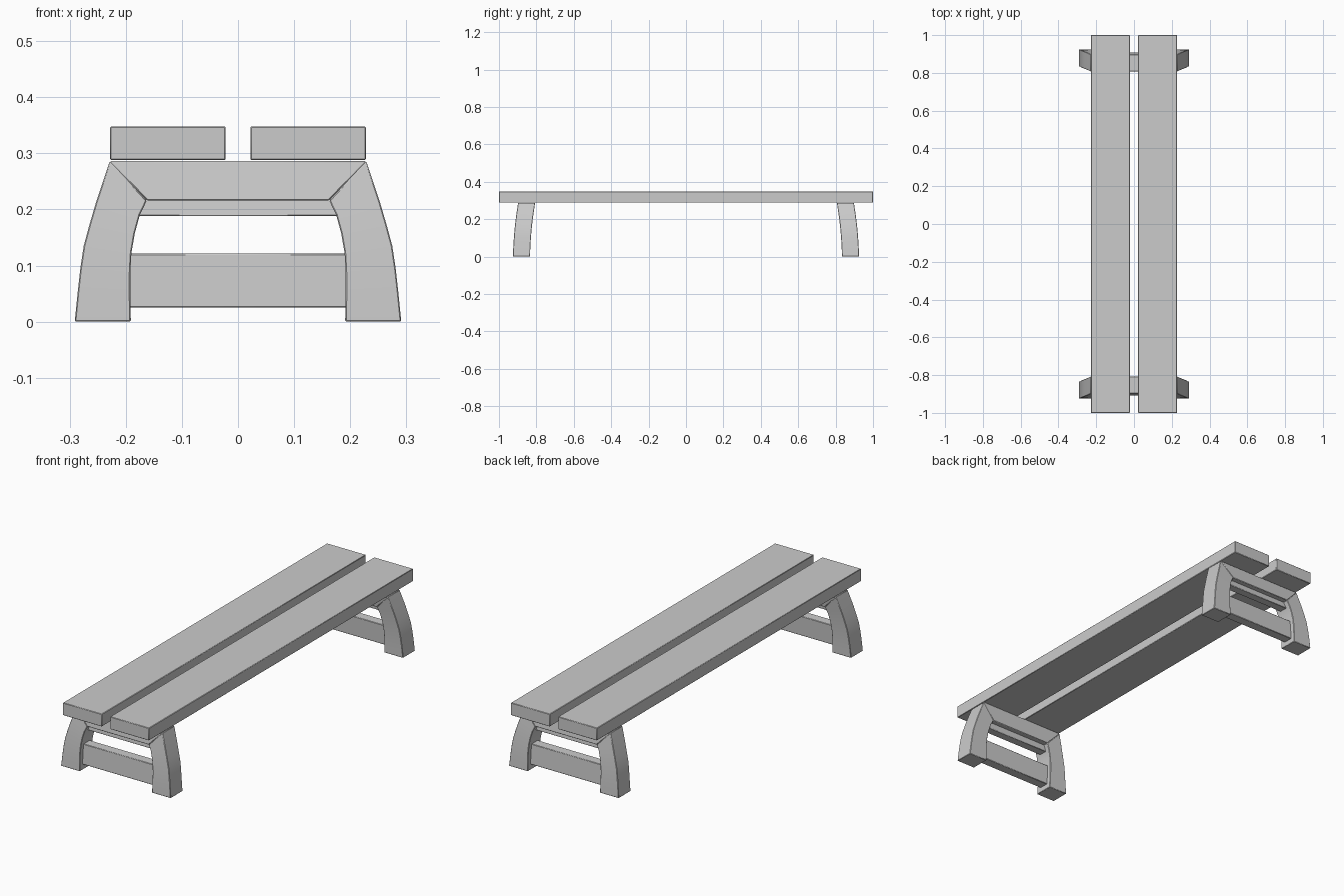
import bpy

if "Cube" in bpy.data.objects:
    bpy.data.objects.remove(bpy.data.objects["Cube"])


def build(name, verts, faces, mirror_x, mirror_y, bevel=0.002):
    """Make a bevelled part and mirror it about the world centre."""
    mesh = bpy.data.meshes.new(name)
    mesh.from_pydata(verts, [], faces)
    ob = bpy.data.objects.new(name, mesh)
    bpy.context.collection.objects.link(ob)
    bpy.ops.object.select_all(action='DESELECT')
    ob.select_set(True)
    bpy.context.view_layer.objects.active = ob
    bpy.ops.object.mode_set(mode='EDIT')
    bpy.ops.mesh.select_all(action='SELECT')
    bpy.ops.mesh.normals_make_consistent(inside=False)
    bpy.ops.object.mode_set(mode='OBJECT')
    bpy.ops.object.shade_smooth_by_angle()
    bev = ob.modifiers.new("edge_round", 'BEVEL')
    bev.width = bevel
    bev.segments = 1
    bev.limit_method = 'ANGLE'
    if mirror_x or mirror_y:
        mir = ob.modifiers.new("mirror", 'MIRROR')
        mir.use_axis = (mirror_x, mirror_y, False)
        mir.use_mirror_merge = False
    return ob


def loft(name, rings, mirror_x, mirror_y):
    """Skin a list of four-cornered rings and cap both ends."""
    verts = [p for ring in rings for p in ring]
    faces = [(3, 2, 1, 0)]
    for i in range(len(rings) - 1):
        a, b = 4 * i, 4 * i + 4
        faces += [(a + k, a + (k + 1) % 4, b + (k + 1) % 4, b + k) for k in range(4)]
    n = len(verts)
    faces.append((n - 4, n - 3, n - 2, n - 1))
    return build(name, verts, faces, mirror_x, mirror_y)


def splay(z):
    """Outer y of the leg frame at height z: leans outward, bowed."""
    return 0.925 - 0.006 * (z / 0.286) - 0.021 * (z / 0.286) ** 2


DEPTH = 0.091


def slab(name, profile, inset, depth):
    """Cross member: (x, z) half widths at bottom and top, following the lean."""
    rings = []
    for x, z in profile:
        y = splay(z) - inset
        rings.append([(-x, y - depth, z), (x, y - depth, z), (x, y, z), (-x, y, z)])
    return loft(name, rings, False, True)


# Seat planks
x0, x1, z0, z1 = 0.022, 0.228, 0.288, 0.348
loft("seat_planks", [[(x0, y, z0), (x1, y, z0), (x1, y, z1), (x0, y, z1)]
                     for y in (-1, 1)], True, False)

# Curved legs: outer (x, z) paired with inner (x, z)
pairs = [((0.291, 0.002), (0.191, 0.002)), ((0.286, 0.05), (0.192, 0.045)),
         ((0.281, 0.095), (0.192, 0.085)), ((0.275, 0.135), (0.190, 0.122)),
         ((0.265, 0.172), (0.184, 0.157)), ((0.253, 0.213), (0.175, 0.190)),
         ((0.2286, 0.286), (0.1625, 0.216))]
rings = []
for (xo, zo), (xi, zi) in pairs:
    yo, yi = splay(zo), splay(zi)
    rings.append([(xi, yi - DEPTH, zi), (xo, yo - DEPTH, zo), (xo, yo, zo), (xi, yi, zi)])
rings[0] = [(x, y, 0.0) for x, y, z in rings[0]]
loft("legs", rings, True, True)

# Mitred top crossbars
slab("top_crossbars", [(0.1625, 0.216), (0.2286, 0.286)], 0.0, DEPTH)

# Slim support bars under the crossbars
slab("support_bars", [(0.185, 0.188), (0.175, 0.222)], 0.025, 0.042)

# Low stretcher rails between the feet
slab("stretcher_rails", [(0.20, 0.025), (0.20, 0.121)], 0.022, 0.047)
